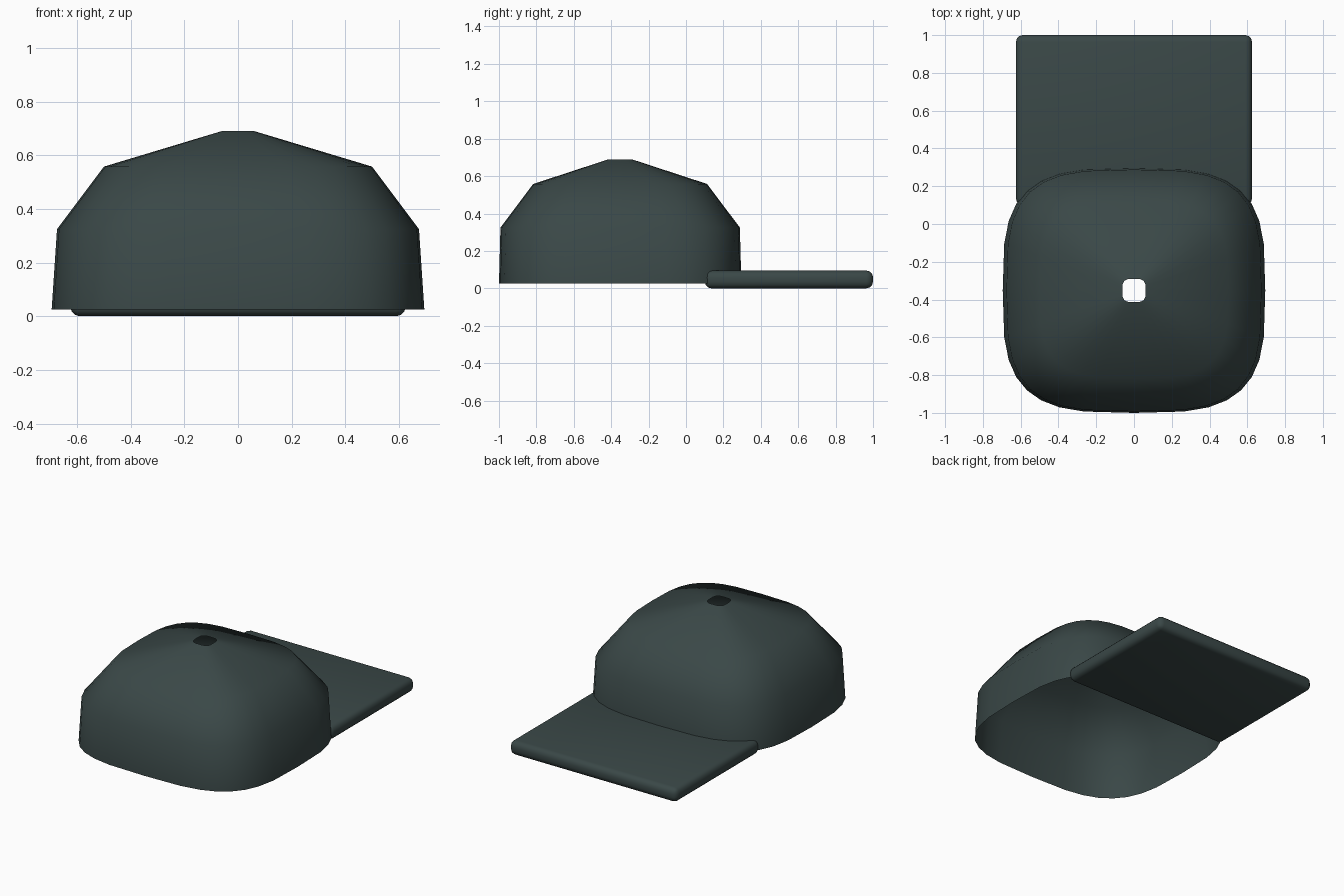
import bpy
import bmesh
import math

cube = bpy.data.objects.get("Cube")
if cube:
    bpy.data.objects.remove(cube, do_unlink=True)

# Single dark fabric colour
fabric = bpy.data.materials.new("dark_slate_fabric")
fabric.use_nodes = True
COLOUR = (0.042, 0.064, 0.063, 1.0)
fabric.diffuse_color = COLOUR
bsdf = next(n for n in fabric.node_tree.nodes if n.type == 'BSDF_PRINCIPLED')
bsdf.inputs["Base Color"].default_value = COLOUR
bsdf.inputs["Roughness"].default_value = 0.8


def finish(bm, name, location, angle):
    bmesh.ops.recalc_face_normals(bm, faces=bm.faces)
    mesh = bpy.data.meshes.new(name)
    bm.to_mesh(mesh)
    bm.free()
    mesh.materials.append(fabric)
    obj = bpy.data.objects.new(name, mesh)
    obj.location = location
    bpy.context.collection.objects.link(obj)
    bpy.ops.object.select_all(action='DESELECT')
    obj.select_set(True)
    bpy.context.view_layer.objects.active = obj
    bpy.ops.object.shade_smooth_by_angle(angle=math.radians(angle))
    return obj


def rounded_square_ring(bm, half_x, half_y, z, sides=32, power=3.4):
    def soft(v):
        return math.copysign(abs(v) ** (2 / power), v)
    angles = [math.tau * i / sides for i in range(sides)]
    return [bm.verts.new((half_x * soft(math.cos(a)), half_y * soft(math.sin(a)), z))
            for a in angles]


# Crown: open shell lofted through rounded squares, with a small hole on top
bm = bmesh.new()
levels = [(0.695, 0.648, 0.025), (0.675, 0.64, 0.325),
          (0.5, 0.465, 0.558), (0.062, 0.062, 0.69)]
rings = [rounded_square_ring(bm, *level) for level in levels]
for low, high in zip(rings, rings[1:]):
    for i in range(len(low)):
        j = (i + 1) % len(low)
        bm.faces.new((low[i], low[j], high[j], high[i]))
finish(bm, "crown", (0, -0.352, 0), 80)

# Brim: flat slab with rounded edges, tucked into the crown
bm = bmesh.new()
bmesh.ops.create_cube(bm, size=1)
bmesh.ops.scale(bm, vec=(1.25, 0.9, 0.095), verts=bm.verts)
bmesh.ops.bevel(bm, geom=bm.edges[:], offset=0.036, segments=3,
                profile=0.5, affect='EDGES')
finish(bm, "brim", (0, 0.55, 0.0475), 60)
